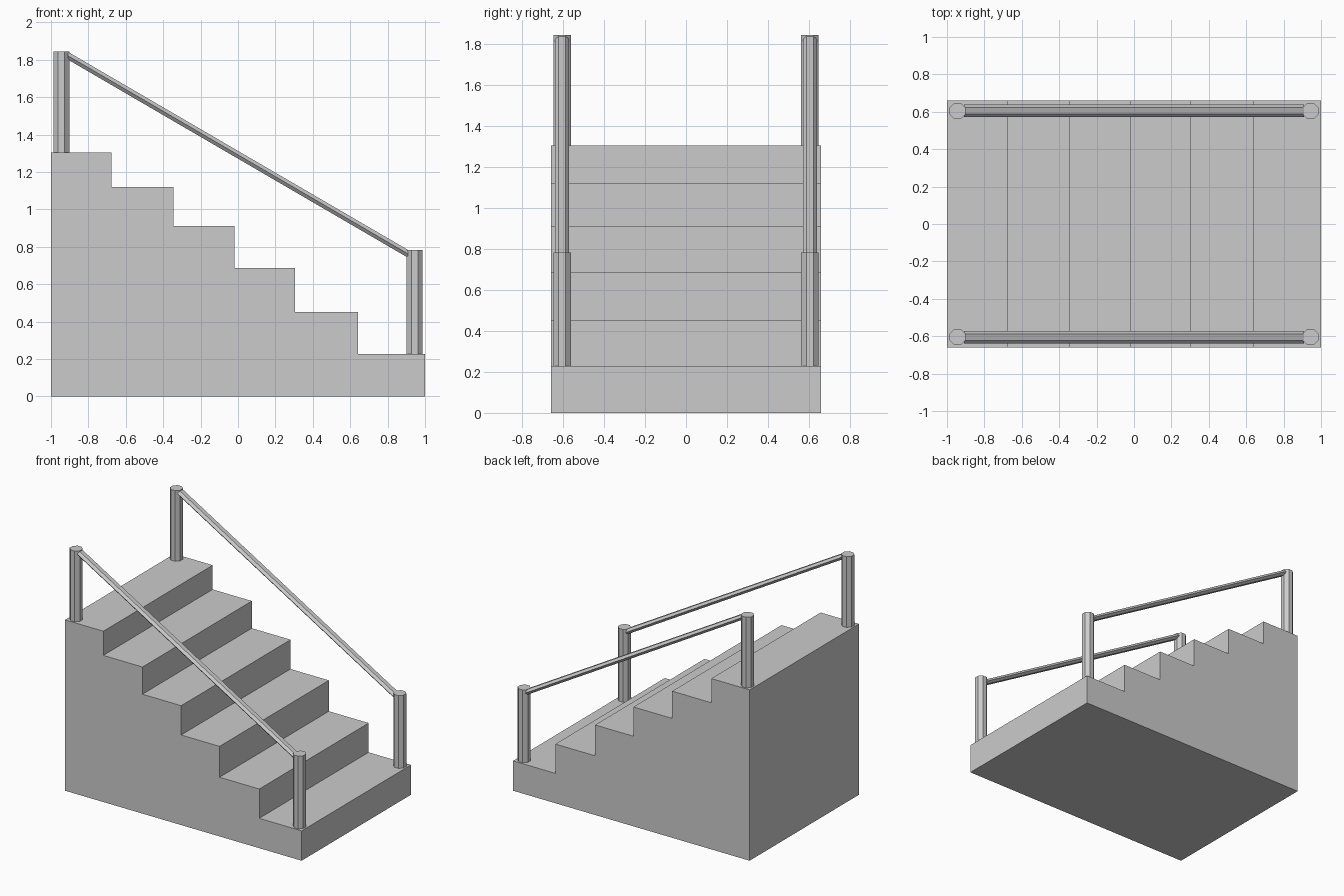
import bpy, bmesh, math
from mathutils import Vector

if "Cube" in bpy.data.objects:
    bpy.data.objects.remove(bpy.data.objects["Cube"])


def make_object(name, bm):
    bmesh.ops.recalc_face_normals(bm, faces=bm.faces)
    mesh = bpy.data.meshes.new(name)
    bm.to_mesh(mesh)
    bm.free()
    obj = bpy.data.objects.new(name, mesh)
    bpy.context.collection.objects.link(obj)
    return obj


def prism(name, ring, offset):
    """Extrude a closed ring of points along an offset."""
    bm = bmesh.new()
    face = bm.faces.new([bm.verts.new(p) for p in ring])
    new = bmesh.ops.extrude_face_region(bm, geom=[face], use_keep_orig=True)
    verts = [v for v in new["geom"] if isinstance(v, bmesh.types.BMVert)]
    bmesh.ops.translate(bm, verts=verts, vec=offset)
    return make_object(name, bm)


# Solid stair block: stepped side profile extruded across the width
HALF_WIDTH = 0.66
steps = [(-0.676, 1.305), (-0.345, 1.12), (-0.018, 0.912),
         (0.306, 0.688), (0.642, 0.452), (1.0, 0.228)]
profile = [(-1.0, 0.0)]
x = -1.0
for edge, height in steps:
    profile += [(x, height), (edge, height)]
    x = edge
profile.append((1.0, 0.0))
prism("stair_block", [(px, -HALF_WIDTH, pz) for px, pz in profile],
      (0, 2 * HALF_WIDTH, 0))

# Octagonal posts and slim sloping handrails on both sides
POST_X, POST_Y, POST_R = 0.944, 0.605, 0.046
for side, sy in (("front", -1), ("back", 1)):
    y = sy * POST_Y
    for place, px, z0, z1 in (("upper", -POST_X, 1.305, 1.845),
                              ("lower", POST_X, 0.228, 0.784)):
        ring = []
        for i in range(8):
            a = math.radians(22.5 + 45 * i)
            ring.append((px + POST_R * math.cos(a), y + POST_R * math.sin(a), z0))
        prism(f"{side}_{place}_post", ring, (0, 0, z1 - z0))

    # Flattened hexagonal rail, ends buried in the posts
    start, end = Vector((-0.91, y, 1.822)), Vector((0.91, y, 0.762))
    ring = []
    for i in range(6):
        a = math.radians(60 * i)
        ring.append(start + Vector((0, 0.034 * math.cos(a), 0.024 * math.sin(a))))
    prism(f"{side}_handrail", ring, end - start)
